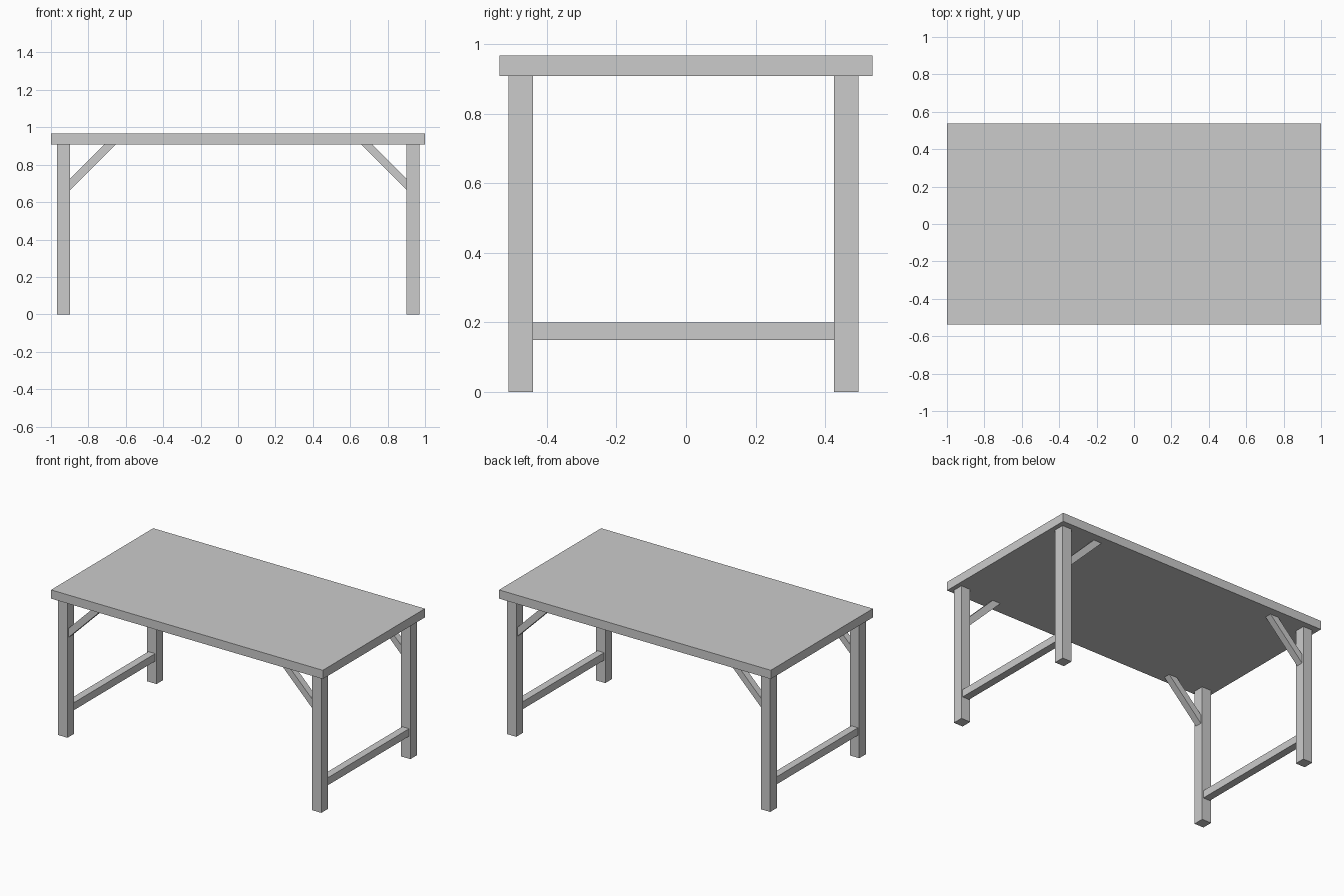
import bpy

if "Cube" in bpy.data.objects:
    bpy.data.objects.remove(bpy.data.objects["Cube"])

LEG_X = {"left": (-0.967, -0.898), "right": (0.902, 0.97)}
LEG_Y = {"front": (-0.51, -0.44), "back": (0.426, 0.496)}
UNDER, TOP = 0.909, 0.967   # underside and upper face of the tabletop


def prism(name, profile, y0, y1):
    """Extrude an x-z outline (counter-clockwise seen from the front) from y0 to y1."""
    n = len(profile)
    verts = [(x, y, z) for y in (y0, y1) for x, z in profile]
    faces = [list(range(n)), list(range(2 * n - 1, n - 1, -1))]
    faces += [[(i + 1) % n, i, n + i, n + (i + 1) % n] for i in range(n)]
    mesh = bpy.data.meshes.new(name)
    mesh.from_pydata(verts, [], faces)
    obj = bpy.data.objects.new(name, mesh)
    bpy.context.collection.objects.link(obj)
    return obj


def box(name, x0, x1, y0, y1, z0, z1):
    return prism(name, [(x0, z0), (x1, z0), (x1, z1), (x0, z1)], y0, y1)


# Tabletop
box("tabletop", -1, 1, -0.537, 0.537, UNDER, TOP)

for side, (x0, x1) in LEG_X.items():
    # Low stretcher joining the front and back legs
    xc = (x0 + x1) / 2
    box(f"{side}_stretcher", xc - 0.025, xc + 0.025,
        LEG_Y["front"][1], LEG_Y["back"][0], 0.15, 0.20)

    for end, (y0, y1) in LEG_Y.items():
        # Square leg
        box(f"{end}_{side}_leg", x0, x1, y0, y1, 0, UNDER)

        # Diagonal brace, mitred against the leg and the tabletop
        face, inward = (x1, 1) if side == "left" else (x0, -1)
        outline = [(face, 0.664), (face + inward * 0.245, UNDER),
                   (face + inward * 0.185, UNDER), (face, 0.724)]
        if inward < 0:
            outline.reverse()
        yc = (y0 + y1) / 2
        prism(f"{end}_{side}_brace", outline, yc - 0.0225, yc + 0.0225)
